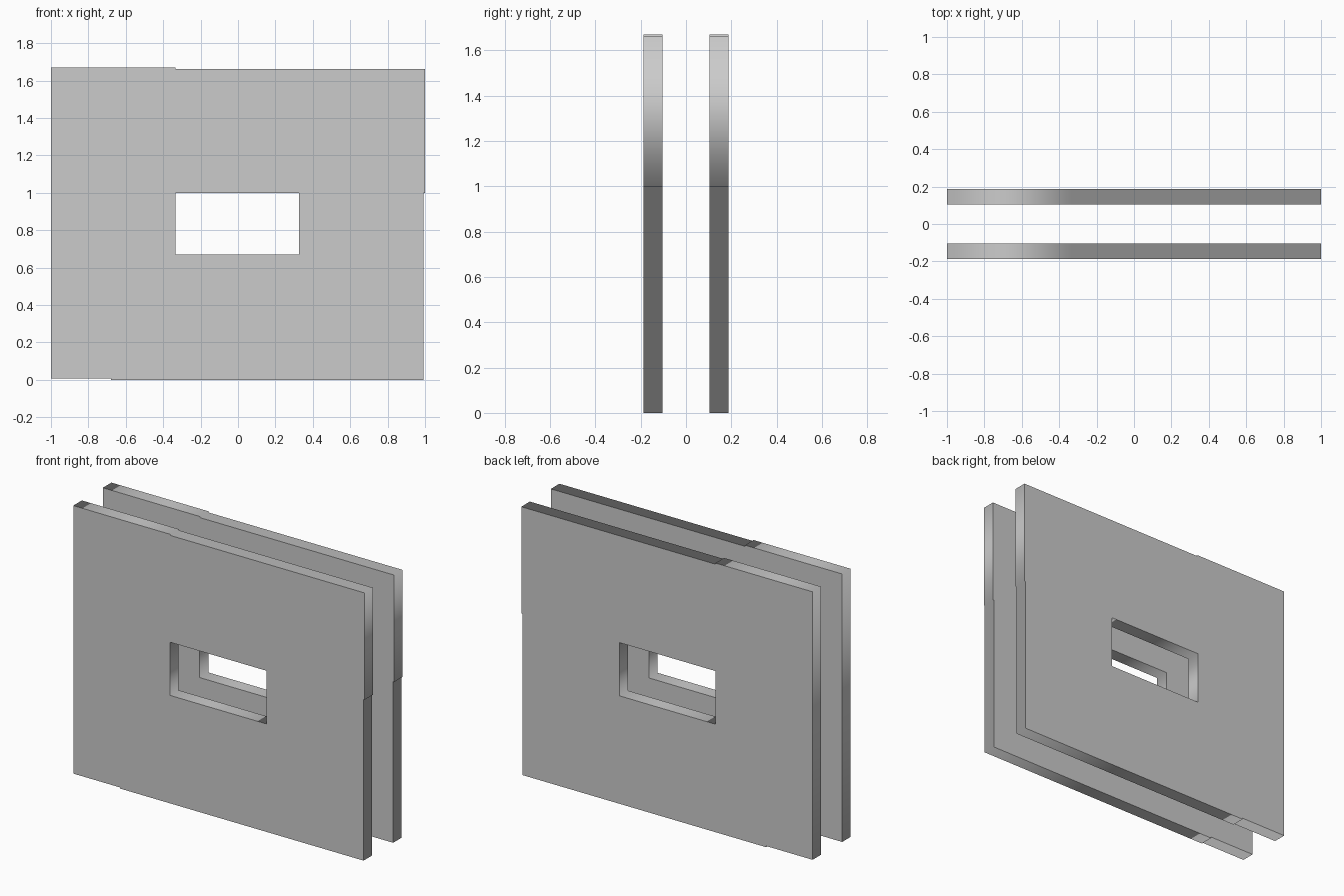
import bpy
from math import radians

if "Cube" in bpy.data.objects:
    bpy.data.objects.remove(bpy.data.objects["Cube"])

THICKNESS = 0.084
OFFSET = 0.145  # distance of each panel's mid-plane from the centre

# Outer outline with its small steps, and the window opening (x, z)
OUTLINE = [(-1, 0.007), (-0.68, 0.007), (-0.68, 0), (0.993, 0), (0.993, 1.0),
           (1, 1.0), (1, 1.663), (-0.333, 1.663), (-0.333, 1.67), (-1, 1.67)]
WINDOW = [(-0.335, 0.67), (-0.335, 1.0), (0.327, 1.0), (0.327, 0.67)]


def add_loop(curve, points):
    spline = curve.splines.new('POLY')
    spline.points.add(len(points) - 1)
    for p, (x, z) in zip(spline.points, points):
        p.co = (x, z, 0, 1)
    spline.use_cyclic_u = True


def panel(name, y):
    curve = bpy.data.curves.new(name, 'CURVE')
    curve.dimensions = '2D'
    curve.fill_mode = 'BOTH'
    curve.extrude = THICKNESS / 2
    add_loop(curve, OUTLINE)
    add_loop(curve, WINDOW)
    obj = bpy.data.objects.new(name, curve)
    obj.location.y = y
    obj.rotation_euler.x = radians(90)
    bpy.context.collection.objects.link(obj)
    # Turn the filled profile into a mesh
    bpy.ops.object.select_all(action='DESELECT')
    obj.select_set(True)
    bpy.context.view_layer.objects.active = obj
    bpy.ops.object.convert(target='MESH')


# Two identical upright wall panels
panel("front_panel", -OFFSET)
panel("back_panel", OFFSET)
